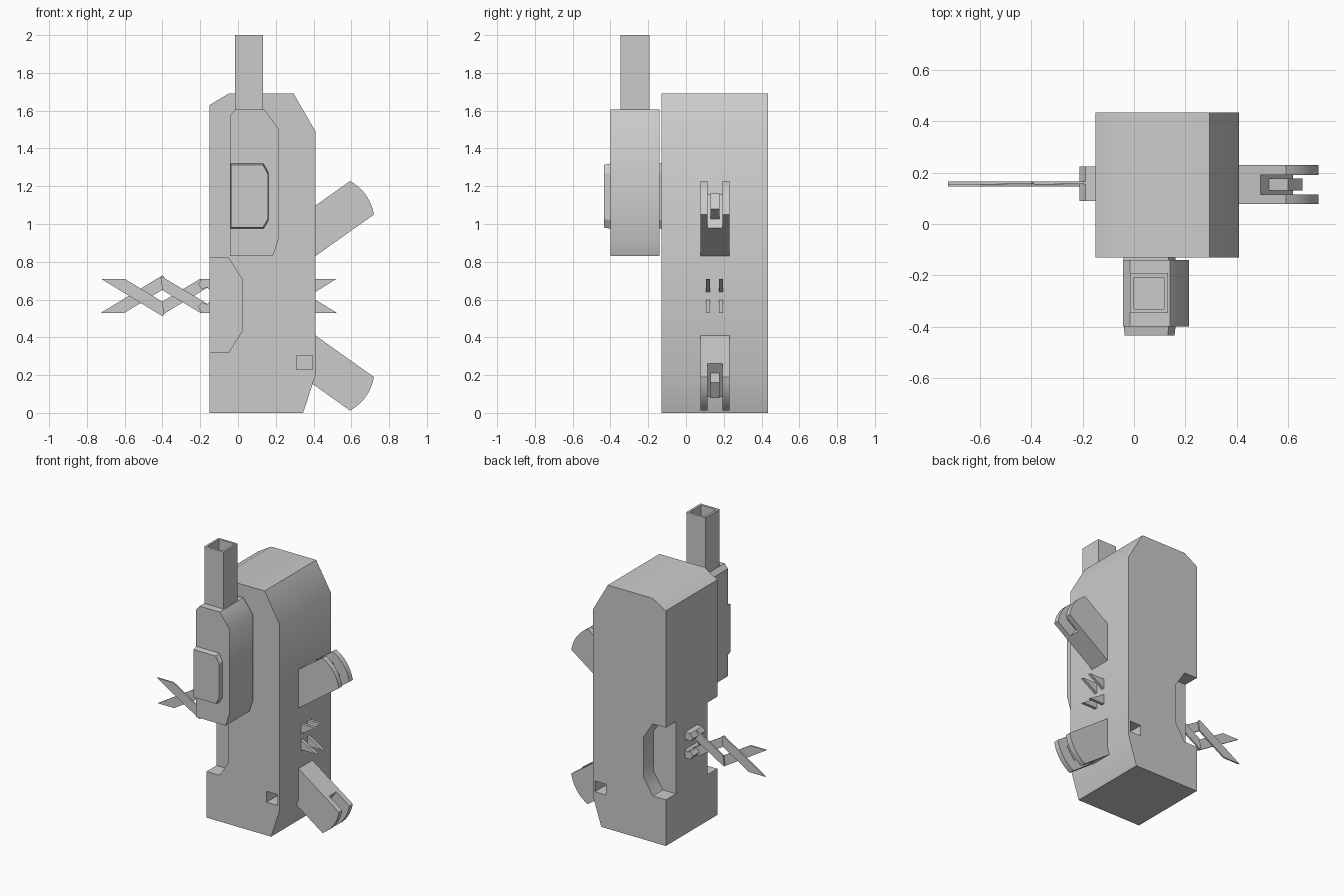
import bpy, bmesh, math

if "Cube" in bpy.data.objects:
    bpy.data.objects.remove(bpy.data.objects["Cube"])

grey = bpy.data.materials.new("plain grey")
grey.diffuse_color = (0.6, 0.6, 0.6, 1)
grey.use_nodes = True
grey.node_tree.nodes["Principled BSDF"].inputs["Base Color"].default_value = grey.diffuse_color


def finish(name, bm):
    bmesh.ops.recalc_face_normals(bm, faces=bm.faces)
    me = bpy.data.meshes.new(name)
    bm.to_mesh(me)
    bm.free()
    me.materials.append(grey)
    ob = bpy.data.objects.new(name, me)
    bpy.context.collection.objects.link(ob)
    return ob


def add_prism(bm, pts, y0, y1, shrink=0.0):
    """Extrude an x-z outline from y0 to y1; shrink tapers the y0 end."""
    cx = (min(p[0] for p in pts) + max(p[0] for p in pts)) / 2
    cz = (min(p[1] for p in pts) + max(p[1] for p in pts)) / 2
    k = 1 - shrink
    a = [bm.verts.new((cx + (x - cx) * k, y0, cz + (z - cz) * k)) for x, z in pts]
    b = [bm.verts.new((x, y1, z)) for x, z in pts]
    bm.faces.new(a)
    bm.faces.new(b[::-1])
    n = len(pts)
    for i in range(n):
        j = (i + 1) % n
        bm.faces.new((a[i], b[i], b[j], a[j]))


def prism(name, pts, *spans, shrink=0.0):
    bm = bmesh.new()
    for y0, y1 in spans:
        add_prism(bm, pts, y0, y1, shrink)
    return finish(name, bm)


def rect(x0, x1, z0, z1):
    return [(x0, z0), (x1, z0), (x1, z1), (x0, z1)]


def cut(ob, cutter):
    m = ob.modifiers.new("cut", "BOOLEAN")
    m.operation, m.solver, m.object = "DIFFERENCE", "EXACT", cutter
    bpy.context.view_layer.objects.active = ob
    bpy.ops.object.modifier_apply(modifier=m.name)
    bpy.data.objects.remove(cutter)


def smooth(ob):
    bpy.ops.object.select_all(action="DESELECT")
    ob.select_set(True)
    bpy.context.view_layer.objects.active = ob
    bpy.ops.object.shade_smooth_by_angle(angle=math.radians(40))


Y0, Y1 = -0.13, 0.435

# Main body with side recesses and small blind sockets, front and back
body = prism("main_body", [(-0.15, 0), (0.345, 0), (0.41, 0.2), (0.41, 1.49),
                           (0.295, 1.69), (-0.05, 1.69), (-0.15, 1.63)], (Y0, Y1))
ends = ((Y0 - 0.1, Y0 + 0.11), (Y1 - 0.11, Y1 + 0.1))
cut(body, prism("recess_cutter", [(-0.25, 0.32), (-0.05, 0.32), (0.02, 0.43),
                                  (0.02, 0.71), (-0.05, 0.82), (-0.25, 0.82)], *ends))
cut(body, prism("socket_cutter", rect(0.31, 0.395, 0.23, 0.305), *ends))
smooth(body)

# Front magazine block
block = prism("front_block", [(-0.042, 0.83), (0.185, 0.83), (0.215, 0.92), (0.215, 1.505),
                              (0.14, 1.605), (-0.015, 1.605), (-0.042, 1.575)], (-0.4, -0.14))
smooth(block)

# Cover plate on the block and the matching spacer behind it
plate = [(-0.04, 0.975), (0.135, 0.975), (0.162, 1.02), (0.162, 1.27), (0.135, 1.32), (-0.04, 1.32)]
prism("cover_plate", plate, (-0.435, -0.4), shrink=0.04)
prism("spacer_plate", plate, (-0.14, -0.13))

# Hollow square barrel
barrel = prism("barrel", rect(-0.015, 0.132, 1.6, 2.0), (-0.348, -0.192))
cut(barrel, prism("bore_cutter", rect(0.0, 0.117, 1.62, 2.1), (-0.332, -0.208)))

# Forked arms: u runs along the arm, v across it
ANG = math.radians(35.4)


def arm_point(u, v, flip):
    x = 0.41 + u * math.cos(ANG) - v * math.sin(ANG)
    z = 0.83 + u * math.sin(ANG) + v * math.cos(ANG)
    return (x, 1.24 - z) if flip else (x, z)


for label, flip in (("upper", False), ("lower", True)):
    W, L, S = 0.218, 0.38, 0.257
    tip = [(L + 0.025 * (1 - (2 * t / 8 - 1) ** 2), W * t / 8) for t in range(9)]
    outline = [arm_point(u, v, flip) for u, v in [(0, 0)] + tip + [(0, W)]]
    arm = prism(label + "_forked_arm", outline, (0.078, 0.23))
    slot = [arm_point(u, v, flip) for u, v in ((S, -0.1), (0.6, -0.1), (0.6, 0.4), (S, 0.4))]
    cut(arm, prism("slot_cutter", slot, (0.115, 0.192)))
    smooth(arm)
    tongue = [arm_point(u, v, flip) for u, v in
              ((S - 0.01, 0.06), (S + 0.09, 0.06), (S + 0.09, 0.16), (S - 0.01, 0.16))]
    prism(label + "_arm_tongue", tongue, (0.13, 0.178))

# Scissor linkage on the left: two crossed pairs of flat bars
MID, SLOPE = 0.62, 0.61
for i, x0 in enumerate((-0.725, -0.4)):
    x1 = x0 + 0.325
    for s, ys in ((1, (0.146, 0.156)), (-1, (0.156, 0.166))):
        drop = SLOPE * 0.325
        if i == 0:    # outer pair, angled free ends
            pts = [(x0, 0.09), (x0 + 0.125, 0.09), (x1, 0.09 - SLOPE * 0.2),
                   (x1 + 0.01, -0.1), (x1, 0.09 - drop)]
        else:         # inner pair, running into the bracket
            pts = [(x0, 0.1), (x0 - 0.01, 0.095), (x0, 0.03),
                   (-0.2, -0.09), (-0.15, -0.09), (-0.15, -0.05)]
        prism(f"scissor_bar_{2 * i + (s > 0)}", [(x, MID + s * z) for x, z in pts], ys)

# Bracket holding the linkage
for s, label in ((1, "upper"), (-1, "lower")):
    prism(label + "_bracket", [(x, MID + s * z) for x, z in
          ((-0.14, 0.09), (-0.19, 0.09), (-0.212, 0.06), (-0.19, 0.035), (-0.165, 0.045), (-0.14, 0.02))],
          (0.09, 0.225))
    # Pointed fins on the right side
    prism(label + "_fins", [(x, MID + s * z) for x, z in
          ((0.4, 0.09), (0.523, 0.09), (0.4, 0.015))], (0.106, 0.126), (0.176, 0.196))
